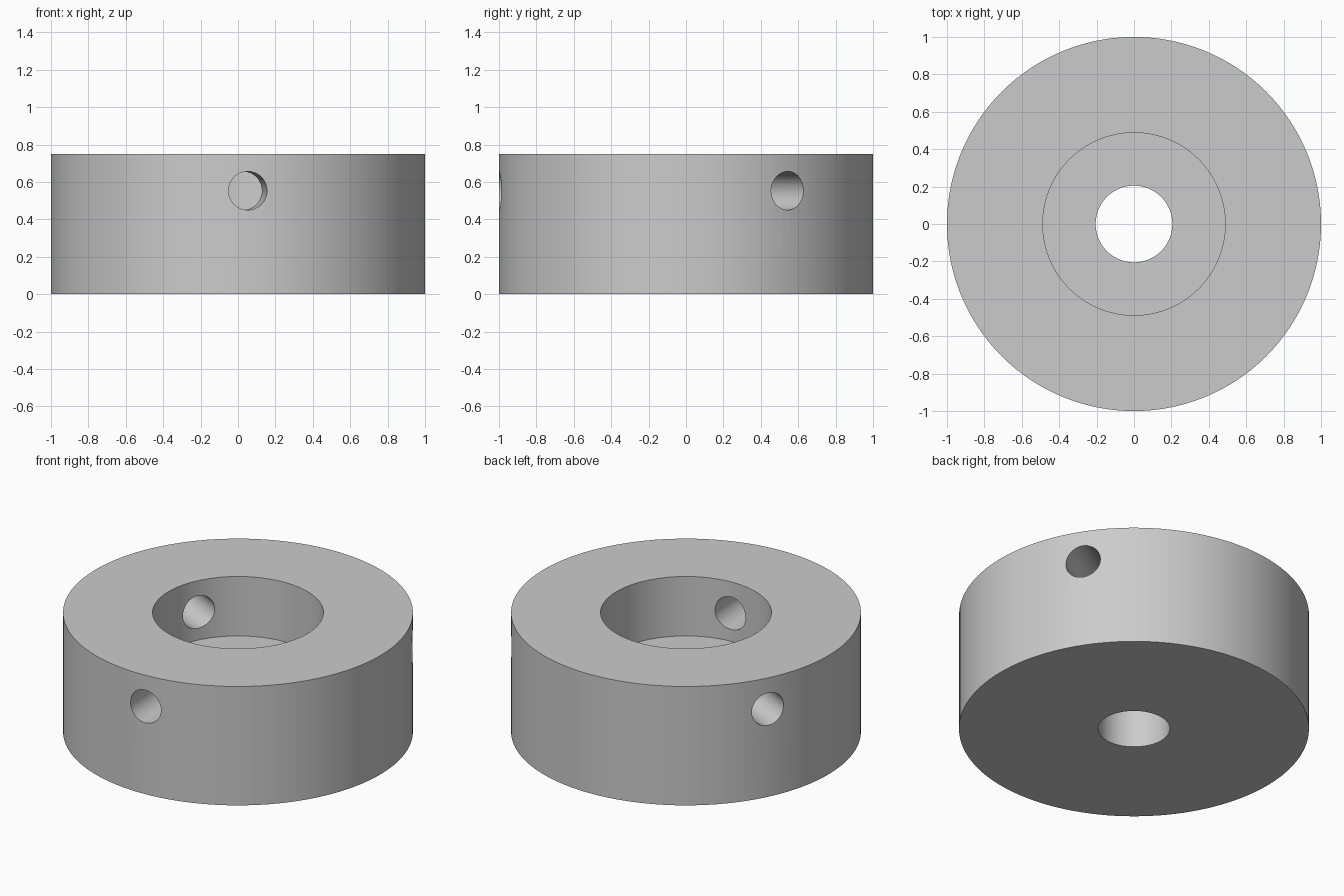
import bpy, bmesh, math
from mathutils import Matrix, Vector

if "Cube" in bpy.data.objects:
    bpy.data.objects.remove(bpy.data.objects["Cube"], do_unlink=True)

SEGMENTS = 128
OUTER, RECESS, BORE = 1.0, 0.488, 0.205
HEIGHT, FLOOR = 0.75, 0.375
HOLE_RADIUS, HOLE_Z = 0.103, 0.553
HOLE_ANGLES = (-87, 33, 153)

grey = bpy.data.materials.new("plain grey")
grey.use_nodes = True
colour = (0.6, 0.6, 0.6, 1)
grey.diffuse_color = colour
grey.node_tree.nodes["Principled BSDF"].inputs["Base Color"].default_value = colour


def add_object(name, bm):
    bmesh.ops.recalc_face_normals(bm, faces=bm.faces)
    mesh = bpy.data.meshes.new(name)
    bm.to_mesh(mesh)
    bm.free()
    mesh.materials.append(grey)
    obj = bpy.data.objects.new(name, mesh)
    bpy.context.collection.objects.link(obj)
    return obj


# Collar: stepped ring profile turned around the z axis
profile = [(BORE, 0), (OUTER, 0), (OUTER, HEIGHT),
           (RECESS, HEIGHT), (RECESS, FLOOR), (BORE, FLOOR)]
bm = bmesh.new()
verts = [bm.verts.new((r, 0, z)) for r, z in profile]
edges = [bm.edges.new((v, verts[i - 1])) for i, v in enumerate(verts)]
bmesh.ops.spin(bm, geom=verts + edges, cent=(0, 0, 0), axis=(0, 0, 1),
               angle=math.tau, steps=SEGMENTS, use_merge=True)
bmesh.ops.remove_doubles(bm, verts=bm.verts, dist=0.0001)
collar = add_object("collar", bm)

# Three radial screw holes through the upper wall
bm = bmesh.new()
for angle in HOLE_ANGLES:
    turn = Matrix.Rotation(math.radians(angle), 4, 'Z')
    place = turn @ Matrix.Translation(Vector((0.75, 0, HOLE_Z))) @ Matrix.Rotation(math.pi / 2, 4, 'Y')
    bmesh.ops.create_cone(bm, cap_ends=True, segments=48, radius1=HOLE_RADIUS,
                          radius2=HOLE_RADIUS, depth=0.8, matrix=place)
cutter = add_object("screw_hole_cutter", bm)
cutter.hide_render = True

cut = collar.modifiers.new("screw_holes", 'BOOLEAN')
cut.operation = 'DIFFERENCE'
cut.solver = 'EXACT'
cut.object = cutter

bpy.ops.object.select_all(action='DESELECT')
collar.select_set(True)
bpy.context.view_layer.objects.active = collar
bpy.ops.object.modifier_apply(modifier=cut.name)
bpy.data.objects.remove(cutter, do_unlink=True)

# Smooth round walls with crisp rims
bpy.ops.object.shade_smooth_by_angle(angle=math.radians(30))
